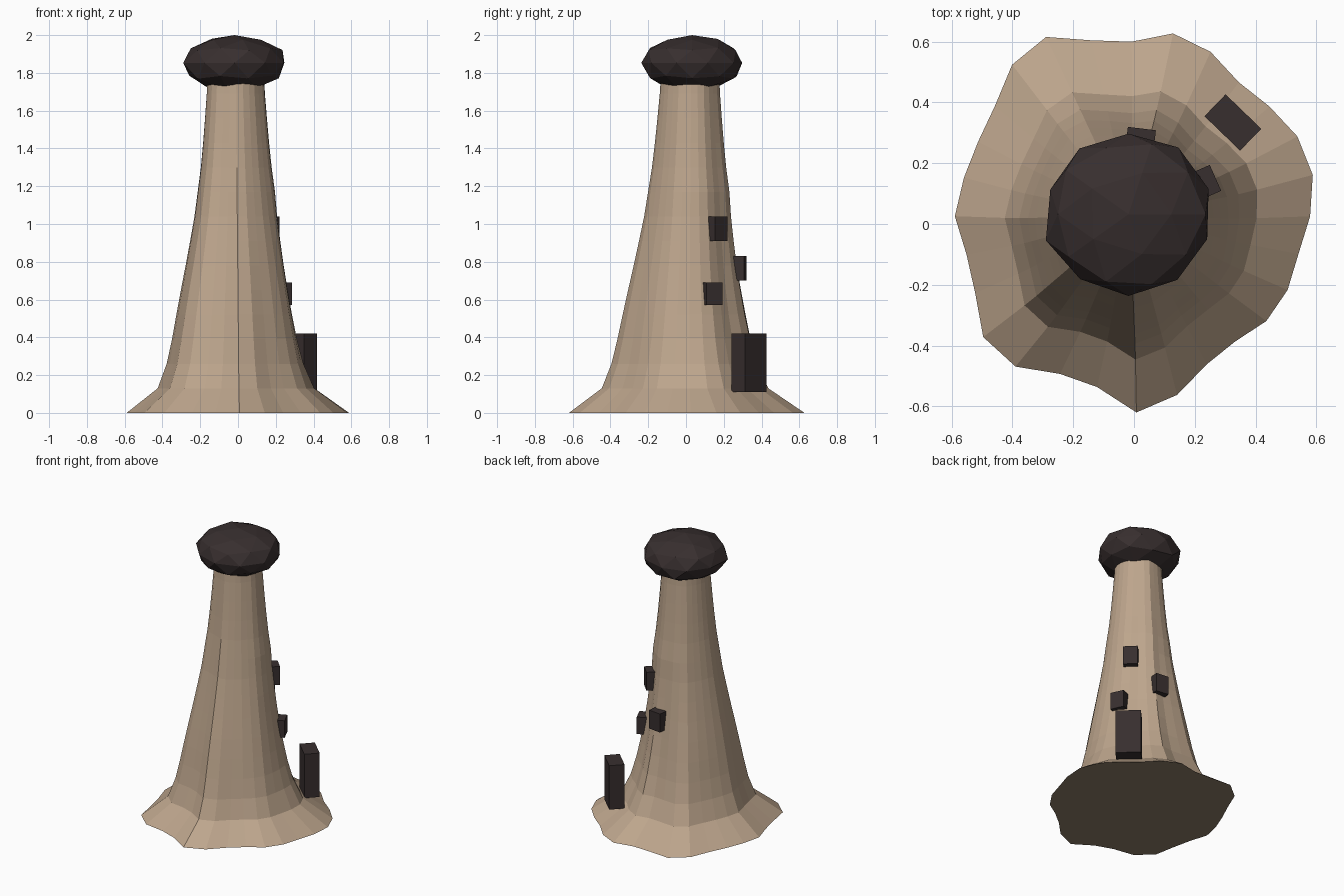
import bpy, bmesh, math, random
from mathutils import Matrix, Vector

random.seed(4)
cube = bpy.data.objects.get("Cube")
if cube:
    bpy.data.objects.remove(cube, do_unlink=True)


def make_material(name, color):
    mat = bpy.data.materials.new(name)
    mat.use_nodes = True
    mat.diffuse_color = color
    mat.node_tree.nodes["Principled BSDF"].inputs["Base Color"].default_value = color
    return mat


def make_object(name, bm, *mats):
    bmesh.ops.recalc_face_normals(bm, faces=bm.faces[:])
    mesh = bpy.data.meshes.new(name)
    bm.to_mesh(mesh)
    bm.free()
    for mat in mats:
        mesh.materials.append(mat)
    obj = bpy.data.objects.new(name, mesh)
    bpy.context.scene.collection.objects.link(obj)
    return obj


tan = make_material("tan bark", (0.51, 0.378, 0.265, 1))
earth = make_material("earth brown", (0.27, 0.205, 0.14, 1))
dark = make_material("dark brown", (0.039, 0.028, 0.028, 1))

# Trunk: stacked wavy rings, flared at the foot and smoother toward the top
foot = [.58, .61, .61, .59, .58, .62, .64, .6, .62, .68, .66, .6, .58, .58,
        .59, .56, .57, .62, .61, .55, .55, .62, .58, .52, .51, .54, .55, .55]
profile = [.588, .425, .378, .35, .326, .301, .275, .25,
           .226, .208, .19, .177, .166, .156, .15]
sides = len(foot)
step = 0.13
ripple = [random.uniform(-1, 1) for _ in foot]

bm = bmesh.new()
rings = []
for level, radius in enumerate(profile):
    rise = level / (len(profile) - 1)
    hollow = 0.14 * math.sin(math.pi * min(1, rise / 0.65))
    ring = []
    for i, edge in enumerate(foot):
        a = math.tau * i / sides
        a += math.radians(2.5 - 5 * math.sin(a / 2) ** 3)
        wave = (edge / profile[0] - 1) * (1 - 0.75 * rise)
        fold = 0.02 * ripple[i] * min(level, 3) / 3
        # The wall behind the door and windows is slightly hollowed
        dent = hollow * max(0, math.cos(a - math.radians(50)))
        r = radius * (1 + wave + fold) * (1 - dent)
        ring.append(bm.verts.new((r * math.cos(a) - 0.012 * rise,
                                  r * math.sin(a) + 0.022 * rise, level * step)))
    rings.append(ring)
for low, high in zip(rings, rings[1:]):
    for i in range(sides):
        j = (i + 1) % sides
        bm.faces.new((low[i], low[j], high[j], high[i]))
underside = bm.faces.new(rings[0][::-1])
underside.material_index = 1
bm.faces.new(rings[-1])
make_object("trunk", bm, tan, earth)

# Cap: squashed faceted boulder, flattened above and below
bm = bmesh.new()
bmesh.ops.create_icosphere(bm, subdivisions=2, radius=1)
for v in bm.verts:
    swell = random.uniform(0.97, 1.04)
    height = 0.147 if v.co.z > 0 else 0.155
    v.co = Vector((v.co.x * 0.275 * swell - 0.018,
                   v.co.y * 0.268 * swell + 0.032,
                   max(1.72, min(2, 1.853 + v.co.z * height * swell))))
make_object("cap", bm, dark)


# Door and windows: blocks set into the trunk, placed by their outer face
def block(name, face, angle, depth, width, bottom, top):
    turn = Matrix.Rotation(math.radians(angle), 4, "Z")
    out = turn @ Vector((1, 0, 0))
    center = Vector((*face, (bottom + top) / 2)) - out * depth / 2
    bm = bmesh.new()
    bmesh.ops.create_cube(bm, size=1, matrix=Matrix.Translation(center) @ turn
                          @ Matrix.Diagonal((depth, width, top - bottom, 1)))
    make_object(name, bm, dark)


block("door", (.36, .37), 46, .1, .163, .11, .42)
block("low_window", (.268, .152), 24, .07, .093, .57, .69)
block("middle_window", (.026, .314), 83, .07, .093, .7, .83)
block("high_window", (.187, .187), 45, .07, .093, .91, 1.04)
